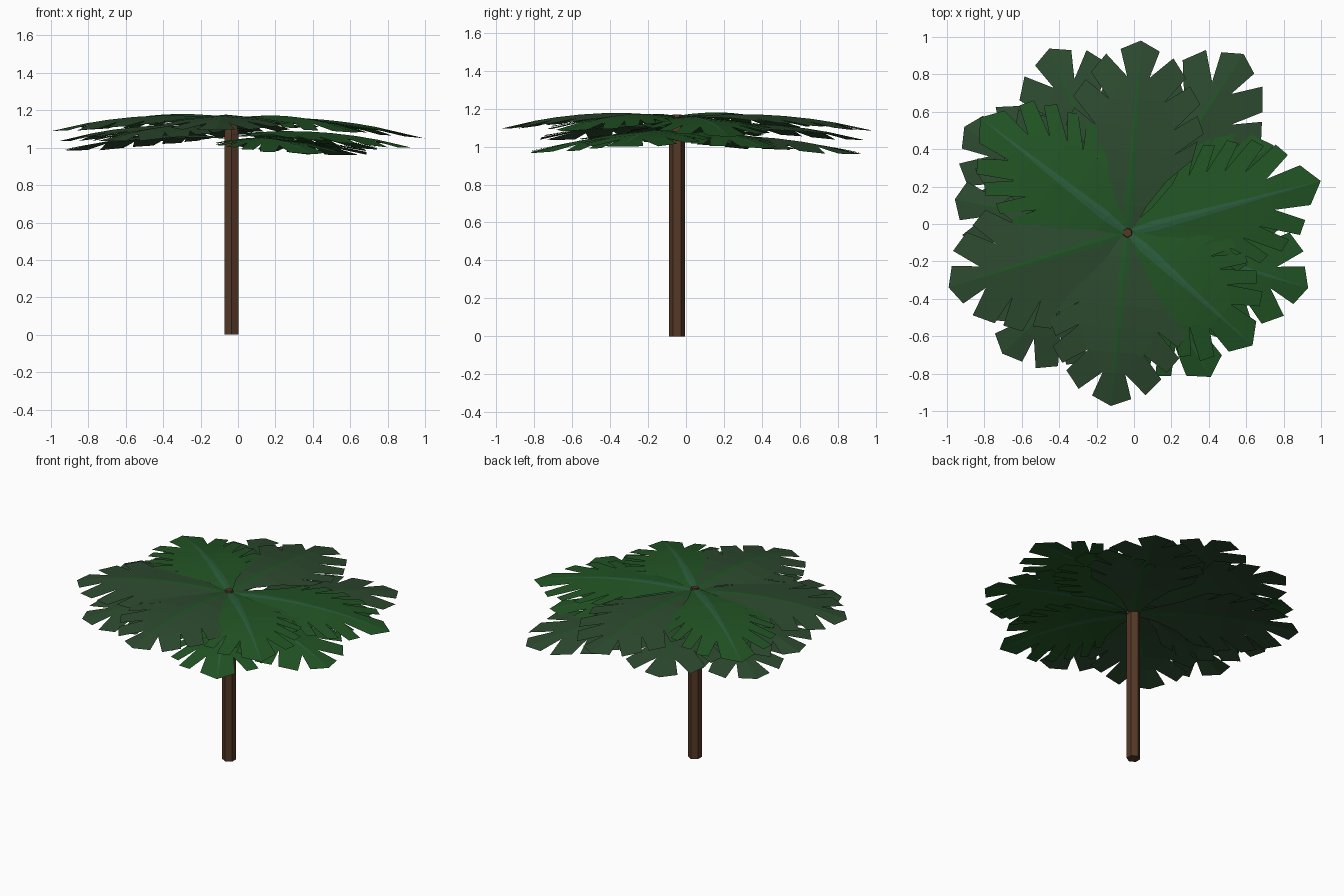
import bpy, bmesh, math

if "Cube" in bpy.data.objects:
    bpy.data.objects.remove(bpy.data.objects["Cube"])

CX, CY = -0.035, -0.047


def mat(name, rgb):
    m = bpy.data.materials.new(name)
    m.diffuse_color = (*rgb, 1)
    m.use_nodes = True
    m.node_tree.nodes["Principled BSDF"].inputs["Base Color"].default_value = m.diffuse_color
    return m


BARK = mat("bark", (0.09, 0.04, 0.02))
DARK = mat("dark_leaf", (0.026, 0.068, 0.028))
DARK_RIB = mat("dark_rib", (0.016, 0.085, 0.02))
BRIGHT = mat("bright_leaf", (0.016, 0.09, 0.018))
BRIGHT_RIB = mat("bright_rib", (0.024, 0.11, 0.045))


def finish(name, bm, mats):
    me = bpy.data.meshes.new(name)
    bm.to_mesh(me)
    bm.free()
    for m in mats:
        me.materials.append(m)
    ob = bpy.data.objects.new(name, me)
    bpy.context.collection.objects.link(ob)
    return ob


# Trunk: hexagonal post with a short tapered tip
bm = bmesh.new()
rings = []
for z, r in [(0, 0.043), (1.08, 0.043), (1.168, 0.024)]:
    rings.append([bm.verts.new((CX + r * math.cos(math.radians(30 + 60 * i)),
                                CY + r * math.sin(math.radians(30 + 60 * i)), z))
                  for i in range(6)])
for a, b in zip(rings, rings[1:]):
    for i in range(6):
        j = (i + 1) % 6
        bm.faces.new((a[i], a[j], b[j], b[i]))
bm.faces.new(rings[0][::-1])
bm.faces.new(rings[-1])
finish("trunk", bm, [BARK])

# Half leaf outlines as (along, width): body edge, blunt lobes beyond it, tip corner
NARROW = dict(
    body=[(0.0, 0.02), (0.14, 0.09), (0.28, 0.19), (0.37, 0.21), (0.46, 0.205),
          (0.55, 0.185), (0.645, 0.15), (0.74, 0.085)],
    lobes=[[(0.36, 0.29), (0.41, 0.29)], [(0.48, 0.35), (0.535, 0.33)],
           [(0.60, 0.34), (0.65, 0.31)], [(0.72, 0.31), (0.77, 0.26)],
           [(0.83, 0.25), (0.875, 0.18)]],
    tip=(0.92, 0.11))
WIDE = dict(
    body=[(0.0, 0.02), (0.14, 0.09), (0.28, 0.19), (0.42, 0.22), (0.55, 0.21),
          (0.69, 0.15), (0.81, 0.06)],
    lobes=[[(0.40, 0.32), (0.50, 0.34)], [(0.54, 0.37), (0.63, 0.33)],
           [(0.69, 0.34), (0.78, 0.28)], [(0.82, 0.255), (0.92, 0.18)]],
    tip=(0.95, 0.105))


def leaf(name, angle, length, base_z, tip_z, bright, shape):
    """Arched lobed leaf with a coloured midrib, both halves mirrored."""
    bm = bmesh.new()
    ca, sa = math.cos(math.radians(angle)), math.sin(math.radians(angle))
    body, lobes = shape["body"], shape["lobes"]

    def P(s, w):
        x, y = s * length, w
        z = base_z + (tip_z - base_z) * s + 0.19 * s * (1 - s) - 0.10 * abs(w)
        return bm.verts.new((CX + x * ca - y * sa, CY + x * sa + y * ca, z))

    mid = [P(s, 0) for s, w in body]
    tip = P(1, 0)
    for side in (1, -1):
        def face(vs, m=0):
            f = bm.faces.new(vs if side > 0 else vs[::-1])
            f.material_index = m

        rib = [P(s, side * min(0.032 * (1 - s), 0.6 * w)) for s, w in body]
        edge = [P(s, side * w) for s, w in body]
        for i in range(len(body) - 1):
            face((mid[i], mid[i + 1], rib[i + 1], rib[i]), 1)
            face((rib[i], rib[i + 1], edge[i + 1], edge[i]))
        for k, corners in enumerate(lobes):
            a, b = (P(s, side * w) for s, w in corners)
            face((edge[k + 2], edge[k + 3], b, a))
        c = P(shape["tip"][0], side * shape["tip"][1])
        face((mid[-1], tip, rib[-1]), 1)
        face((rib[-1], tip, c, edge[-1]))
    finish(name, bm, [BRIGHT, BRIGHT_RIB] if bright else [DARK, DARK_RIB])


# Crown: angle, length, base height, tip height, bright or dark, outline
CROWN = [
    (15, 1.07, 1.15, 1.05, True, NARROW), (-17, 1.01, 1.07, 1.00, True, WIDE),
    (-42, 0.90, 1.155, 1.08, True, NARROW), (-60, 0.89, 1.035, 0.965, True, NARROW),
    (-95.5, 0.93, 1.155, 1.095, False, WIDE), (-136, 0.93, 1.10, 1.035, False, WIDE),
    (-163, 1.00, 1.15, 1.09, False, WIDE), (169, 0.94, 1.10, 1.035, False, WIDE),
    (142, 1.00, 1.16, 1.095, True, NARROW), (147, 1.04, 1.05, 0.985, False, WIDE),
    (113, 1.07, 1.10, 1.035, False, WIDE), (86, 1.03, 1.15, 1.085, False, WIDE),
    (57, 1.14, 1.04, 0.96, False, WIDE), (31, 0.91, 1.06, 0.99, True, NARROW),
]
for n, row in enumerate(CROWN, 1):
    leaf(f"leaf_{n:02d}", *row)
